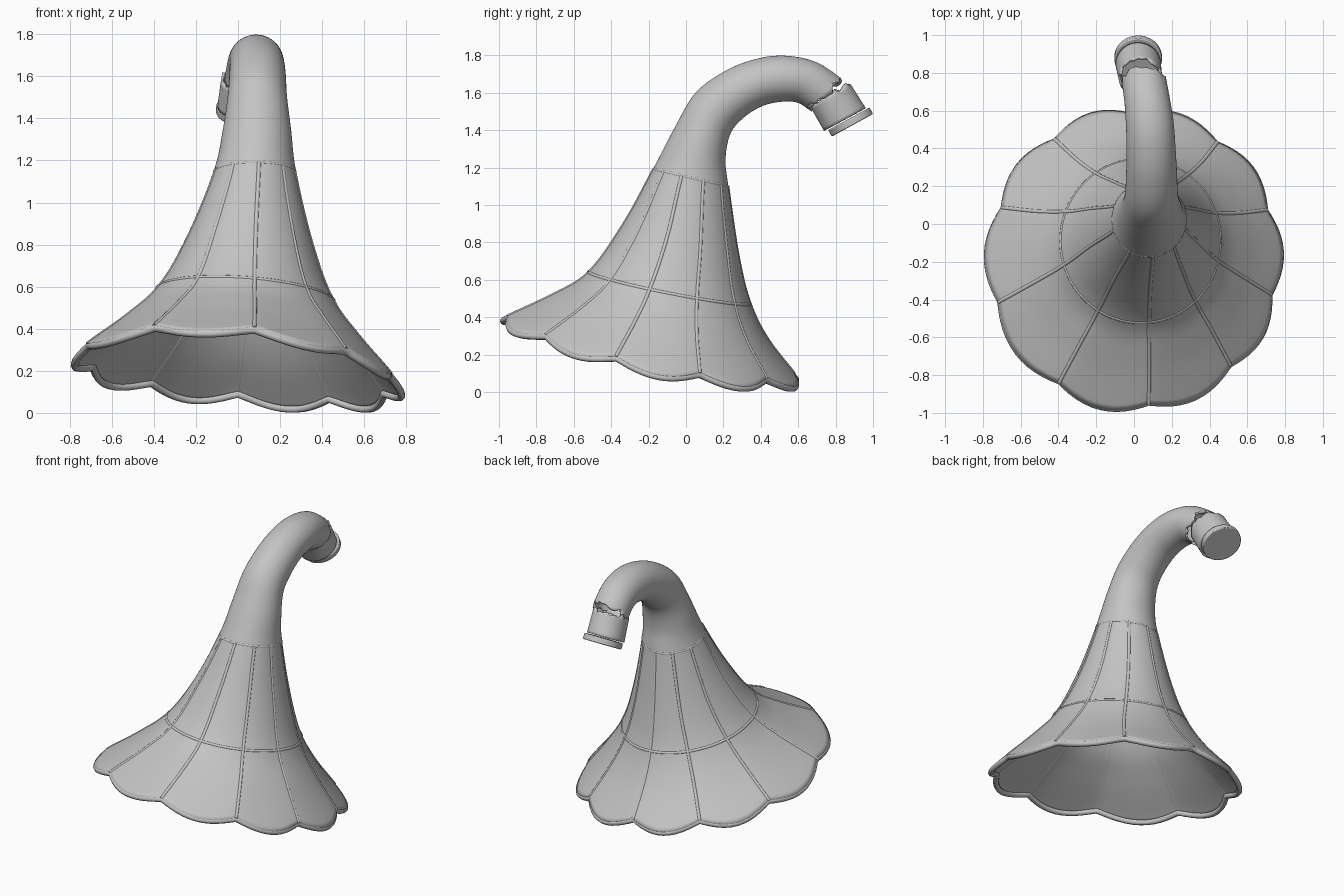
import bpy, math, random
from mathutils import Vector

random.seed(4)
if bpy.data.objects.get("Cube"):
    bpy.data.objects.remove(bpy.data.objects["Cube"])

metal = bpy.data.materials.new("grey_metal")
metal.use_nodes = True
metal.diffuse_color = (0.55, 0.55, 0.55, 1)
metal.node_tree.nodes["Principled BSDF"].inputs["Base Color"].default_value = metal.diffuse_color

RIB_ANGLES = [-84, -47, -14, 20, 54, 90, 124, 159, 197, 238]
PER_PANEL = 12
STEPS = 6

# Directions around the horn: (angle, position inside the panel)
spokes = []
for start, end in zip(RIB_ANGLES, RIB_ANGLES[1:] + [RIB_ANGLES[0] + 360]):
    for k in range(PER_PANEL):
        t = k / PER_PANEL
        spokes.append((math.radians(start + (end - start) * t), t))


def catmull(rings, u):
    """Smoothly blend the control rings at parameter u."""
    last = len(rings) - 1
    i = min(int(u), last - 1)
    t = u - i
    near = [rings[max(0, min(last, i + d))] for d in (-1, 0, 1, 2)]
    return [b + t * (c - a + t * (2 * a - 5 * b + 4 * c - d + t * (3 * (b - c) + d - a))) / 2
            for a, b, c, d in zip(*near)]


def ring_points(ring, lobe):
    """Ring = front y, z, back y, z, centre x, half width, sideways tilt."""
    fy, fz, by, bz, cx, rx, tilt = ring
    centre = Vector((cx, (fy + by) / 2, (fz + bz) / 2))
    side = Vector((rx, 0, tilt))
    back = Vector((0, (by - fy) / 2, (bz - fz) / 2))
    points = []
    for angle, t in spokes:
        swell = math.sin(math.pi * t) ** 1.1
        size = 1 - 0.05 * lobe * (1 - swell)
        p = centre + (side * math.cos(angle) + back * math.sin(angle)) * size
        # Panels dip between the ribs, and both sides sag
        p.z += lobe * (0.045 * (0.45 - swell) - 0.042 * math.cos(angle) ** 2)
        points.append(p)
    return points


def grid_of(rings, lobed=False):
    rows = []
    for s in range((len(rings) - 1) * STEPS + 1):
        u = s / STEPS
        rows.append(ring_points(catmull(rings, u), max(0, 1 - u / 2) if lobed else 0))
    return rows


def tear(row, neighbour, amount):
    """Give an open end a jagged, broken edge."""
    hold = 4
    jags = [random.uniform(-amount, amount) for _ in range(len(row) // hold)]
    for i, p in enumerate(row):
        a, t = divmod(i, hold)
        shift = jags[a] + (jags[(a + 1) % len(jags)] - jags[a]) * t / hold
        p += (p - neighbour[i]).normalized() * shift


def finish(obj):
    obj.data.materials.append(metal)
    bpy.ops.object.select_all(action='DESELECT')
    obj.select_set(True)
    bpy.context.view_layer.objects.active = obj
    bpy.ops.object.shade_smooth_by_angle(angle=math.radians(40))


def shell(name, rows, thickness):
    n = len(spokes)
    verts = [p for row in rows for p in row]
    faces = [(r * n + i, r * n + (i + 1) % n, (r + 1) * n + (i + 1) % n, (r + 1) * n + i)
             for r in range(len(rows) - 1) for i in range(n)]
    mesh = bpy.data.meshes.new(name)
    mesh.from_pydata(verts, [], faces)
    obj = bpy.data.objects.new(name, mesh)
    bpy.context.collection.objects.link(obj)
    finish(obj)
    mod = obj.modifiers.new("wall", 'SOLIDIFY')
    mod.thickness = thickness
    mod.offset = -0.2


def bead(name, points, radius, closed):
    """Round bead following a line on the horn."""
    curve = bpy.data.curves.new(name, 'CURVE')
    curve.dimensions = '3D'
    curve.bevel_depth = radius
    curve.bevel_resolution = 2
    curve.use_fill_caps = True
    spline = curve.splines.new('POLY')
    spline.points.add(len(points) - 1)
    for target, p in zip(spline.points, points):
        target.co = (*p, 1)
    spline.use_cyclic_u = closed
    spline.use_smooth = True
    bpy.context.collection.objects.link(bpy.data.objects.new(name, curve))
    curve.materials.append(metal)


# Horn: scalloped flare, ribbed cone and curved neck in one loft
FLARE, CONE = 2 * STEPS, 4 * STEPS
horn = grid_of([
    (-.997, .4, .618, .066, 0, .787, -.072),
    (-.73, .515, .45, .265, .02, .585, -.05),
    (-.52, .64, .34, .47, .035, .42, -.03),
    (-.33, .9, .275, .73, .055, .295, -.01),
    (-.17, 1.19, .22, 1.1, .08, .19, 0),
    (-.05, 1.42, .205, 1.25, .09, .157, 0),
    (.06, 1.6, .235, 1.39, .092, .135, 0),
    (.23, 1.72, .315, 1.48, .093, .128, 0),
    (.4, 1.78, .42, 1.54, .09, .123, 0),
    (.55, 1.79, .535, 1.56, .083, .12, 0),
    (.7, 1.755, .605, 1.55, .07, .115, 0),
    (.835, 1.665, .66, 1.515, .055, .112, 0),
], lobed=True)
tear(horn[-1], horn[-2], 0.022)
shell("horn", horn, 0.016)

# Rolled lip tucked just inside the rim
rim = horn[0]
middle = sum(rim, Vector()) / len(rim)
lip = [p + (middle - p).normalized() * 0.009 - Vector((0, 0, 0.007)) for p in rim]
bead("rolled_lip", lip, 0.018, True)

# Seam rings and ribs
bead("flare_seam", horn[FLARE], 0.0105, True)
bead("neck_seam", horn[CONE], 0.009, True)
for k in range(len(RIB_ANGLES)):
    bead(f"rib_{k + 1}", [row[k * PER_PANEL] for row in horn[:CONE + 1]], 0.0115, False)

# Broken-off mouthpiece sleeve
sleeve = grid_of([
    (.875, 1.645, .668, 1.528, .035, .11, 0),
    (.957, 1.515, .742, 1.398, .022, .115, 0),
])
tear(sleeve[0], sleeve[1], 0.018)
shell("end_sleeve", sleeve, 0.012)

# Closed collar on the end of the sleeve
axis = Vector((0, .48, -.877))
bpy.ops.mesh.primitive_cylinder_add(vertices=48, radius=0.126, depth=0.04,
                                    location=(.022, .88, 1.443))
collar = bpy.context.object
collar.name = "end_collar"
collar.rotation_euler = axis.to_track_quat('Z', 'Y').to_euler()
finish(collar)
edge = collar.modifiers.new("edge", 'BEVEL')
edge.width = 0.006
edge.segments = 2
